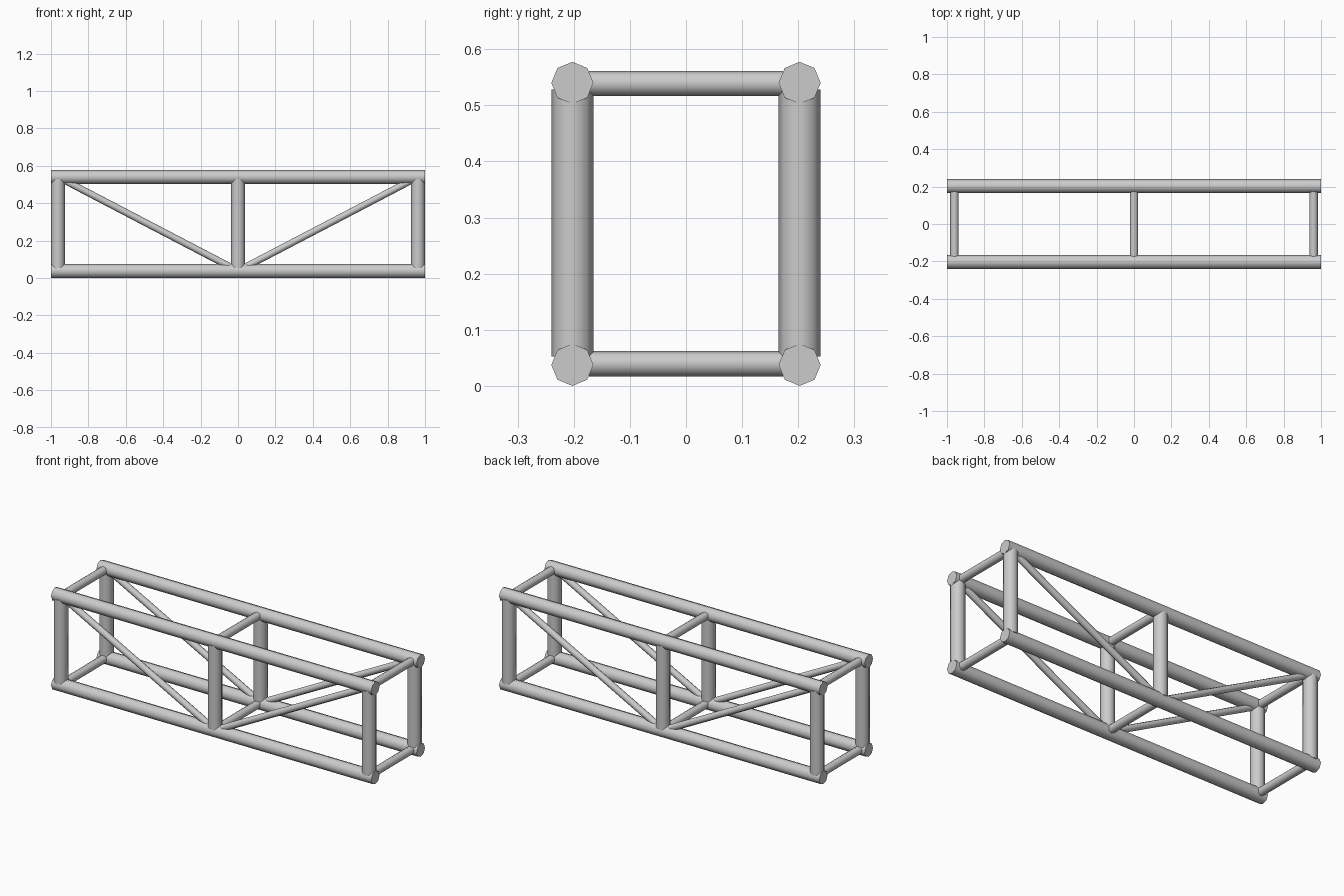
import bpy, math
from mathutils import Vector

if "Cube" in bpy.data.objects:
    bpy.data.objects.remove(bpy.data.objects["Cube"])

Y = 0.2025            # chord offset from the centre line
Z0, Z1 = 0.0375, 0.54  # lower and upper chord heights
X = 0.9625            # end frame position


def tube(name, a, b, r):
    """Eight-sided smooth tube from a to b."""
    a, b = Vector(a), Vector(b)
    d = b - a
    bpy.ops.mesh.primitive_cylinder_add(vertices=8, radius=r, depth=d.length, location=(a + b) / 2)
    ob = bpy.context.object
    ob.name = name
    ob.rotation_euler = d.to_track_quat('Z', 'Y').to_euler()
    bpy.ops.object.shade_smooth_by_angle(angle=math.radians(60))
    return ob


for side, y in (("front", -Y), ("back", Y)):
    # long main chords
    tube(f"{side}_lower_chord", (-1, y, Z0), (1, y, Z0), 0.0375)
    tube(f"{side}_upper_chord", (-1, y, Z1), (1, y, Z1), 0.0375)
    # upright posts
    for place, x in (("left", -X), ("middle", 0), ("right", X)):
        tube(f"{side}_{place}_post", (x, y, Z0 + 0.015), (x, y, Z1 - 0.012), 0.0375)
    # diagonal braces
    for place, s in (("left", -1), ("right", 1)):
        tube(f"{side}_{place}_brace", (s * X, y, Z1), (0, y, Z0), 0.0185)

# cross bars joining the two sides
for level, z in (("lower", Z0 + 0.002), ("upper", Z1 - 0.001)):
    for place, x in (("left", -0.96), ("middle", 0), ("right", 0.96)):
        tube(f"{level}_{place}_cross_bar", (x, -Y + 0.03, z), (x, Y - 0.03, z), 0.0225)
